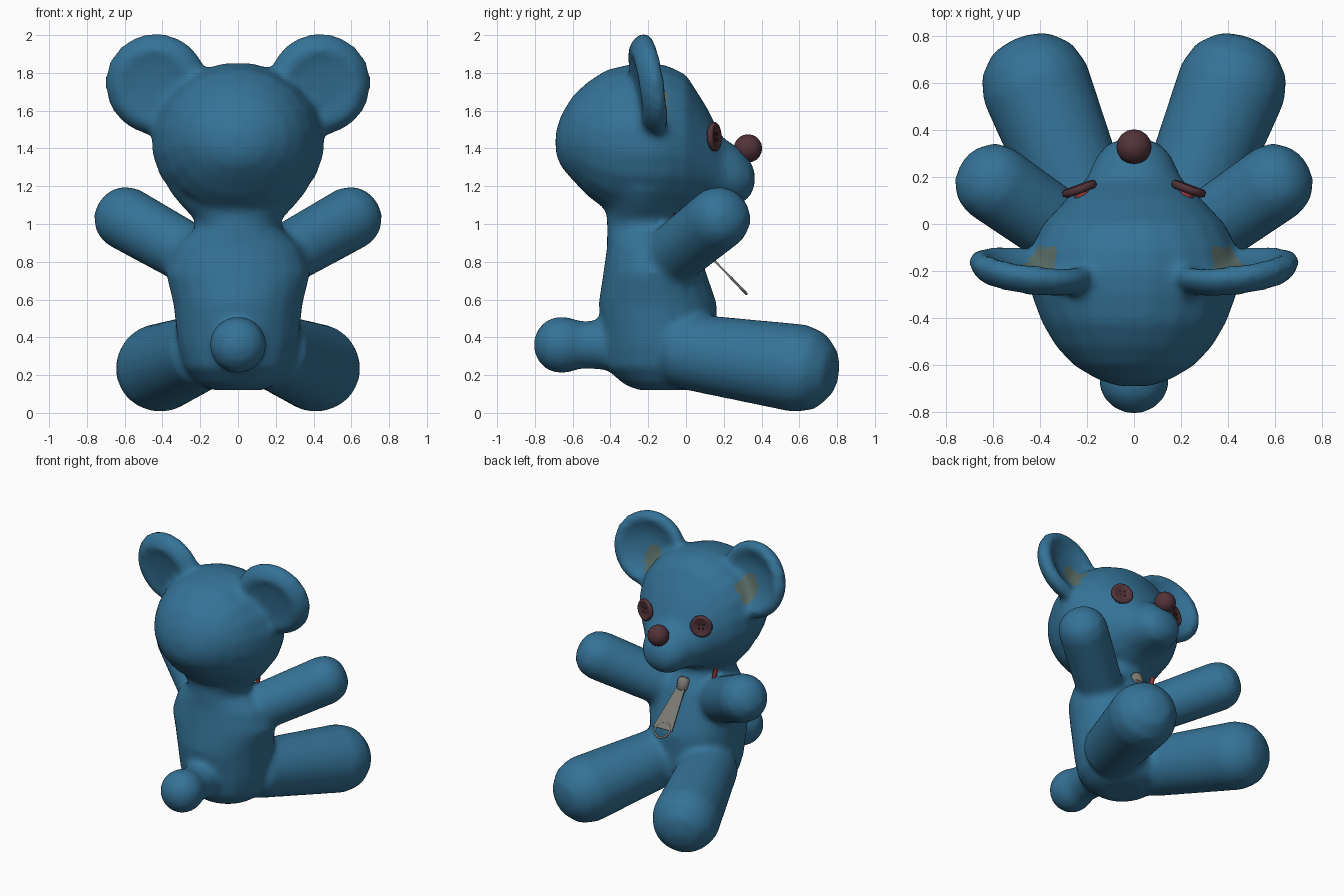
import bpy, bmesh
from math import sin, cos, pi, radians, sqrt
from mathutils import Matrix, Vector

if "Cube" in bpy.data.objects:
    bpy.data.objects.remove(bpy.data.objects["Cube"])


def material(name, rgb):
    m = bpy.data.materials.new(name)
    m.use_nodes = True
    m.diffuse_color = (*rgb, 1)
    m.node_tree.nodes["Principled BSDF"].inputs["Base Color"].default_value = (*rgb, 1)
    return m


BLUE = material("blue fabric", (.035, .17, .31))
MAROON = material("maroon button", (.085, .033, .042))
DARK = material("dark holes", (.03, .012, .014))
OLIVE = material("olive ear lining", (.1, .15, .13))
METAL = material("grey metal", (.2, .19, .17))
RED = material("red thread", (.3, .04, .04))


def select(objects):
    bpy.ops.object.select_all(action='DESELECT')
    for obj in objects:
        obj.select_set(True)
    bpy.context.view_layer.objects.active = objects[0]


def smooth(obj, angle=70):
    select([obj])
    bpy.ops.object.shade_smooth_by_angle(angle=radians(angle))


def loft(name, rings, mat, matrix=Matrix(), sides=20, angle=70):
    """Skin elliptical rings given as (z, centre_y, radius_x, radius_y)."""
    bm = bmesh.new()
    loops = []
    for z, cy, rx, ry in rings:
        turns = [2 * pi * (i + .5) / sides for i in range(sides)]
        loops.append([bm.verts.new((rx * cos(a), cy + ry * sin(a), z)) for a in turns])
    for low, high in zip(loops, loops[1:]):
        for i in range(sides):
            j = (i + 1) % sides
            bm.faces.new((low[i], low[j], high[j], high[i]))
    bm.faces.new(loops[0][::-1])
    bm.faces.new(loops[-1])
    bm.transform(matrix)
    bmesh.ops.recalc_face_normals(bm, faces=bm.faces)
    mesh = bpy.data.meshes.new(name)
    bm.to_mesh(mesh)
    bm.free()
    mesh.materials.append(mat)
    obj = bpy.data.objects.new(name, mesh)
    bpy.context.collection.objects.link(obj)
    smooth(obj, angle)
    return obj


def lathe(name, profile, mat, matrix=Matrix(), sides=20, angle=70):
    return loft(name, [(z, 0, r, r) for r, z in profile], mat, matrix, sides, angle)


def aim(start, direction):
    """Frame at start whose z axis points along direction."""
    rot = Vector(direction).to_track_quat('Z', 'Y').to_matrix().to_4x4()
    return Matrix.Translation(start) @ rot


def limb(name, start, end, r0, r1, tip):
    """Stuffed tube with a rounded tip beyond the end point."""
    a, b = Vector(start), Vector(end)
    n = (b - a).length
    profile = [(r0 * .7, -.08), (r0, 0), ((r0 + r1) / 2, n / 2), (r1, n),
               (r1 * .88, n + tip * .5), (r1 * .55, n + tip * .88), (r1 * .15, n + tip)]
    return lathe(name, profile, BLUE, aim(a, b - a))


# Torso, widest at the ribs, pinched at the neck and flaring into the head
fabric = [loft("plush_body", [
    (.12, -.12, .13, .13), (.15, -.12, .21, .21), (.24, -.135, .285, .295),
    (.36, -.14, .32, .305), (.58, -.15, .345, .315), (.74, -.165, .385, .275),
    (.88, -.18, .335, .24), (.98, -.21, .225, .21), (1.03, -.215, .235, .205),
    (1.09, -.215, .295, .215), (1.18, -.21, .37, .25)], BLUE)]

# Head lofted from the back of the skull to the muzzle
along_y = Matrix(((1, 0, 0, 0), (0, 0, 1, 0), (0, 1, 0, 0), (0, 0, 0, 1)))
fabric.append(loft("head", [
    (-.69, 1.43, .07, .06), (-.66, 1.44, .16, .14), (-.60, 1.455, .26, .225), (-.52, 1.45, .335, .305),
    (-.42, 1.445, .395, .375), (-.30, 1.44, .44, .408), (-.20, 1.44, .463, .418), (-.1, 1.435, .442, .408),
    (0, 1.42, .39, .375), (.11, 1.355, .285, .265), (.19, 1.28, .205, .182), (.29, 1.25, .16, .147),
    (.345, 1.24, .11, .09), (.365, 1.24, .04, .03)], BLUE, along_y))

# Tail with a short stem
fabric.append(lathe("tail", [(.14, -.3), (.13, -.17), (.125, -.1), (.147, -.03), (.153, .02),
                             (.135, .085), (.085, .135), (.02, .158)],
                    BLUE, aim((0, -.65, .36), (0, -1, 0))))

# Limbs and ears dished on both sides, leaning back with the outer rim forward
for s, side in ((1, "left"), (-1, "right")):
    fabric.append(limb(side + "_arm", (s * .16, -.13, .785), (s * .605, .18, 1.035), .16, .17, .145))
    fabric.append(limb(side + "_leg", (s * .175, -.03, .33), (s * .42, .6, .236), .2, .236, .205))
    place = (Matrix.Translation((s * .433, -.2, 1.738)) @ Matrix.Rotation(radians(s * 7), 4, 'Z')
             @ Matrix.Rotation(radians(9), 4, 'X'))
    dish = [(.04, -.055), (.14, -.06), (.2, -.075), (.25, -.04), (.278, .01), (.258, .05), (.22, .062),
            (.17, .03), (.10, .005), (.03, 0)]
    fabric.append(lathe(side + "_ear", dish, BLUE, place @ along_y))

# Sew the fabric parts into one skin with soft seams
select(fabric)
bpy.ops.object.join()
body = bpy.context.object
remesh = body.modifiers.new("skin", 'REMESH')
remesh.mode = 'VOXEL'
remesh.voxel_size = .02
relax = body.modifiers.new("soft seams", 'SMOOTH')
relax.factor = .5
relax.iterations = 11
for modifier in ("skin", "soft seams"):
    bpy.ops.object.modifier_apply(modifier=modifier)
body.data.materials.clear()
body.data.materials.append(BLUE)
body.data.materials.append(OLIVE)
bpy.ops.object.shade_smooth()

# Lining patch in the fold where the ear dish meets the head
for face in body.data.polygons:
    c = face.center
    in_patch = ((abs(c.x) - .395) / .07) ** 2 + ((c.z - 1.67) / .1) ** 2 < 1
    if in_patch and -.24 < c.y < -.1 and face.normal.y > 0:
        face.material_index = 1

# Nose
bpy.ops.mesh.primitive_uv_sphere_add(segments=16, ring_count=10, radius=.075, location=(0, .328, 1.4))
nose = bpy.context.object
nose.name = "nose"
nose.data.materials.append(MAROON)
smooth(nose)

for s, side in ((1, "left"), (-1, "right")):
    # Button eye with raised rim and four holes
    frame = aim((s * .232, .15, 1.462), (s * .34, .94, .04))
    lathe(side + "_eye", [(.065, -.018), (.078, -.008), (.078, .008), (.07, .016), (.058, .015), (.052, .011)],
          MAROON, frame, sides=16, angle=60)
    for i in range(4):
        a = pi / 4 + i * pi / 2
        spot = Matrix.Translation((.022 * cos(a), .022 * sin(a), .01))
        lathe(side + "_eye_hole", [(.009, 0), (.009, .003)], DARK, frame @ spot, sides=8, angle=30)
    lathe(side + "_eye_thread", [(.035, -.06), (.035, -.01)], RED, frame, sides=8)

    # Stitch at the neck seam
    lathe(side + "_neck_stitch", [(.016, 0), (.016, .1)], RED,
          aim((s * .19, -.05, .955), (s * .2, -.05, 1)), sides=6)

# Zip slider on the chest and its hanging tapered pull
lathe("zip_slider", [(.03, -.045), (.044, -.025), (.044, .03), (.032, .05)], METAL,
      aim((0, .03, .925), (0, .3, -1)), sides=8)
top, bottom = Vector((0, .065, .895)), Vector((0, .275, .677))
pull = aim(top, bottom - top)
length = (bottom - top).length
k = sqrt(2)
loft("zip_pull", [(-.03, 0, .03 * k, .005 * k), (length, 0, .078 * k, .005 * k)], METAL,
     pull, sides=4, angle=30)
for name, z, r in (("zip_top_loop", -.03, .034), ("zip_end_ring", length + .005, .058)):
    bpy.ops.mesh.primitive_torus_add(major_radius=r, minor_radius=.008, major_segments=16, minor_segments=6)
    ring = bpy.context.object
    ring.name = name
    ring.matrix_world = pull @ Matrix.Translation((0, 0, z)) @ Matrix.Rotation(pi / 2, 4, 'X')
    ring.data.materials.append(METAL)
    smooth(ring)
